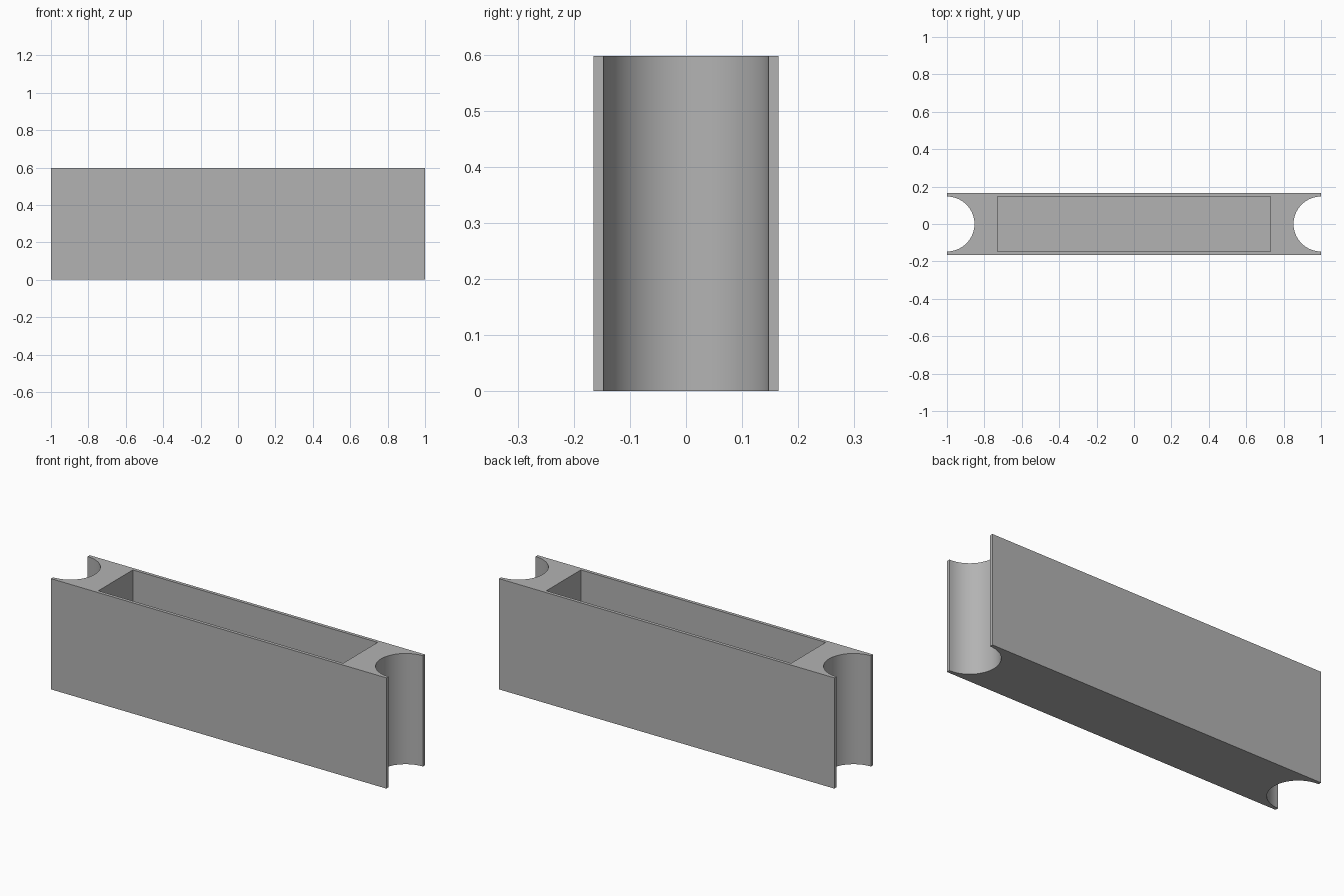
import bpy
import bmesh
from math import pi, sin, cos, radians

cube = bpy.data.objects.get("Cube")
if cube:
    bpy.data.objects.remove(cube, do_unlink=True)

HALF_X, HALF_Y, HEIGHT = 1.0, 0.165, 0.597
WALL = 0.018
RADIUS = HALF_Y - WALL
POCKET_X = 0.73
STEPS = 26

grey = bpy.data.materials.new("plain grey")
grey.use_nodes = True
colour = (0.45, 0.45, 0.45, 1)
grey.diffuse_color = colour
grey.node_tree.nodes["Principled BSDF"].inputs["Base Color"].default_value = colour


def prism(name, outline, bottom, top):
    """Extrude a counter-clockwise outline between two heights."""
    bm = bmesh.new()
    face = bm.faces.new([bm.verts.new((x, y, bottom)) for x, y in outline])
    grown = bmesh.ops.extrude_face_region(bm, geom=[face], use_keep_orig=True)
    moved = [v for v in grown["geom"] if isinstance(v, bmesh.types.BMVert)]
    bmesh.ops.translate(bm, vec=(0, 0, top - bottom), verts=moved)
    bmesh.ops.recalc_face_normals(bm, faces=bm.faces)
    mesh = bpy.data.meshes.new(name)
    bm.to_mesh(mesh)
    bm.free()
    mesh.materials.append(grey)
    obj = bpy.data.objects.new(name, mesh)
    bpy.context.collection.objects.link(obj)
    return obj


# Body outline: a long bar with a half-round channel in each end
angles = [pi * i / STEPS for i in range(STEPS + 1)]
right_end = [(HALF_X - RADIUS * sin(a), -RADIUS * cos(a)) for a in angles]
half = [(HALF_X, -HALF_Y)] + right_end + [(HALF_X, HALF_Y)]
body = prism("trough_body", half + [(-x, -y) for x, y in half], 0, HEIGHT)

# Rectangular pocket, open at the top
corners = [(-POCKET_X, -RADIUS), (POCKET_X, -RADIUS), (POCKET_X, RADIUS), (-POCKET_X, RADIUS)]
cutter = prism("pocket_cutter", corners, WALL, HEIGHT + 0.1)

cut = body.modifiers.new("pocket", "BOOLEAN")
cut.operation = "DIFFERENCE"
cut.solver = "EXACT"
cut.object = cutter
bpy.ops.object.select_all(action="DESELECT")
body.select_set(True)
bpy.context.view_layer.objects.active = body
bpy.ops.object.modifier_apply(modifier=cut.name)
bpy.data.objects.remove(cutter, do_unlink=True)

# Smooth channels, crisp edges
bpy.ops.object.shade_smooth_by_angle(angle=radians(30))
